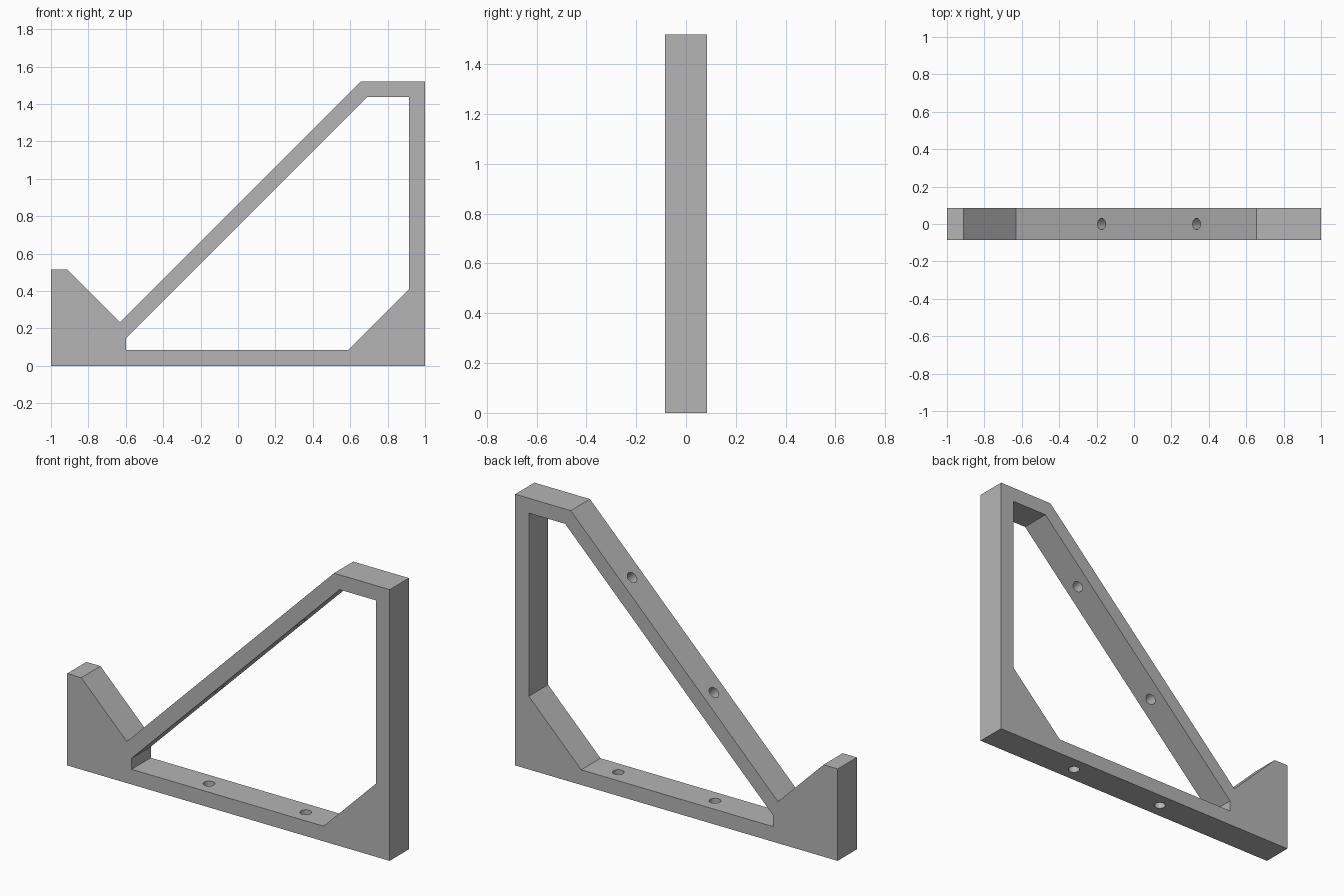
import bpy
import bmesh
import math
from mathutils import Vector

cube = bpy.data.objects.get("Cube")
if cube:
    bpy.data.objects.remove(cube, do_unlink=True)

DEPTH = 0.17        # bracket thickness along y
HOLE_RADIUS = 0.03
WALL = 0.085        # bar thickness

grey = bpy.data.materials.new("plain_grey")
grey.use_nodes = True
colour = (0.46, 0.46, 0.46, 1)
grey.diffuse_color = colour
grey.node_tree.nodes["Principled BSDF"].inputs["Base Color"].default_value = colour


def add_object(name, bm):
    bmesh.ops.recalc_face_normals(bm, faces=bm.faces)
    mesh = bpy.data.meshes.new(name)
    bm.to_mesh(mesh)
    bm.free()
    mesh.materials.append(grey)
    obj = bpy.data.objects.new(name, mesh)
    bpy.context.collection.objects.link(obj)
    return obj


def prism(name, profile, depth):
    """Extrude an x-z profile along y, centred on y = 0."""
    bm = bmesh.new()
    face = bm.faces.new([bm.verts.new((x, -depth / 2, z)) for x, z in profile])
    result = bmesh.ops.extrude_face_region(bm, geom=[face])
    verts = [v for v in result["geom"] if isinstance(v, bmesh.types.BMVert)]
    bmesh.ops.translate(bm, verts=verts, vec=(0, depth, 0))
    return add_object(name, bm)


def drill(name, centre, tilt):
    """Round cutter whose axis leans from vertical in the x-z plane."""
    bm = bmesh.new()
    bmesh.ops.create_cone(bm, cap_ends=True, segments=32, radius1=HOLE_RADIUS,
                          radius2=HOLE_RADIUS, depth=0.2)
    obj = add_object(name, bm)
    obj.location = centre
    obj.rotation_euler = (0, tilt, 0)
    return obj


# Outer silhouette: base, upright, sloping bar and front stop
frame = prism("bracket_frame", [
    (-1, 0), (1, 0), (1, 1.52), (0.655, 1.52),
    (-0.63, 0.233), (-0.912, 0.515), (-1, 0.515)], DEPTH)

# Window with a gusseted lower corner
cutters = [prism("window_cutter", [
    (-0.6, WALL), (0.59, WALL), (0.915, 0.41),
    (0.915, 1.437), (0.69, 1.437), (-0.6, 0.147)], DEPTH * 2)]

# Screw holes through the base
for x in (-0.18, 0.42):
    cutters.append(drill("base_hole_cutter", (x, 0, WALL / 2), 0))

# Screw holes square to the sloping bar
normal = Vector((-1, 0, 1)).normalized()
for x in (-0.173, 0.335):
    surface = Vector((x, 0, x + 0.863))
    cutters.append(drill("slope_hole_cutter", surface - normal * WALL / 2,
                         -math.pi / 4))

# Cut the openings and discard the cutters
bpy.context.view_layer.objects.active = frame
frame.select_set(True)
for cutter in cutters:
    cutter.hide_render = True
    mod = frame.modifiers.new("cut", "BOOLEAN")
    mod.operation = "DIFFERENCE"
    mod.solver = "EXACT"
    mod.object = cutter
    bpy.ops.object.modifier_apply(modifier=mod.name)
    bpy.data.objects.remove(cutter, do_unlink=True)

bpy.ops.object.shade_smooth_by_angle(angle=math.radians(30))
